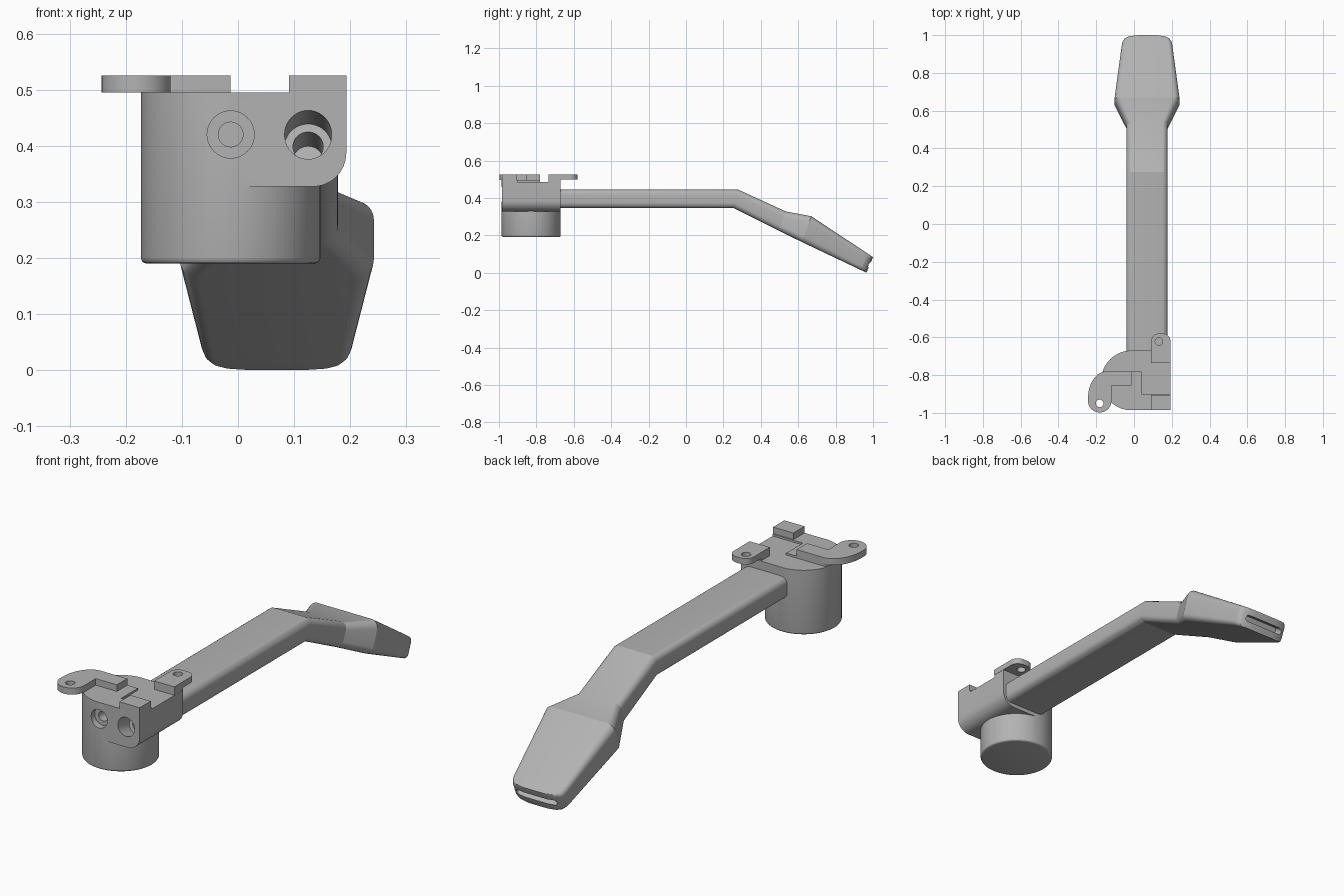
import bpy, bmesh
from math import sin, cos, pi, radians
from mathutils import Vector, Matrix

if "Cube" in bpy.data.objects:
    bpy.data.objects.remove(bpy.data.objects["Cube"])

grey = bpy.data.materials.new("satin_grey")
grey.use_nodes = True
grey.diffuse_color = (0.45, 0.45, 0.45, 1)
grey.node_tree.nodes["Principled BSDF"].inputs["Base Color"].default_value = (0.45, 0.45, 0.45, 1)


def finish(name, bm):
    bmesh.ops.recalc_face_normals(bm, faces=bm.faces)
    me = bpy.data.meshes.new(name)
    bm.to_mesh(me)
    bm.free()
    me.materials.append(grey)
    ob = bpy.data.objects.new(name, me)
    bpy.context.collection.objects.link(ob)
    return ob


def loft(name, rings):
    bm = bmesh.new()
    loops = [[bm.verts.new(p) for p in ring] for ring in rings]
    n = len(loops[0])
    for a, b in zip(loops, loops[1:]):
        for i in range(n):
            j = (i + 1) % n
            bm.faces.new((a[i], a[j], b[j], b[i]))
    bm.faces.new(loops[0])
    bm.faces.new(loops[-1])
    return finish(name, bm)


def plate(name, outline, z0, z1):
    return loft(name, [[(x, y, z) for x, y in outline] for z in (z0, z1)])


def box(name, x0, x1, y0, y1, z0, z1):
    return plate(name, [(x0, y0), (x1, y0), (x1, y1), (x0, y1)], z0, z1)


def arc(cx, cy, rx, ry, a0, a1, steps=8):
    angles = [radians(a0 + (a1 - a0) * i / steps) for i in range(steps + 1)]
    return [(cx + rx * cos(a), cy + ry * sin(a)) for a in angles]


def rod(name, start, end, r, seg=40):
    a, b = Vector(start), Vector(end)
    rot = (b - a).to_track_quat('Z', 'Y').to_matrix().to_4x4()
    bm = bmesh.new()
    bmesh.ops.create_cone(bm, cap_ends=True, segments=seg, radius1=r, radius2=r,
                          depth=(b - a).length, matrix=Matrix.Translation((a + b) / 2) @ rot)
    return finish(name, bm)


def combine(ob, other, op='DIFFERENCE'):
    mod = ob.modifiers.new("cut", 'BOOLEAN')
    mod.operation, mod.object, mod.solver = op, other, 'EXACT'
    bpy.context.view_layer.objects.active = ob
    bpy.ops.object.modifier_apply(modifier=mod.name)
    bpy.data.objects.remove(other)


# Housing: drum with a softened lower rim, joined to a block with one round corner
def circle(inset, z):
    return [(x, y, z) for x, y in
            arc(-0.013, -0.828, 0.16 - inset, 0.158 - inset, 0, 360, 72)[:-1]]


housing = loft("housing", [circle(0.01, 0.19), circle(0.006, 0.191), circle(0.003, 0.193),
                           circle(0.001, 0.196), circle(0, 0.2), circle(0, 0.52)])
side = [(-0.013, 0.51), (-0.013, 0.327)] + arc(0.133, 0.387, 0.06, 0.06, -90, 0) + [(0.193, 0.51)]
block = loft("block", [[(x, y, z) for x, z in side] for y in (-0.985, -0.671)])
combine(housing, block, 'UNION')

# Stepped top of the housing
combine(housing, box("trim", -0.4, 0.4, -1.2, -0.5, 0.495, 0.6))
combine(housing, box("rear_step", -0.4, 0.4, -0.78, -0.5, 0.486, 0.6))
combine(housing, box("side_step", 0.04, 0.4, -0.9, -0.77, 0.486, 0.6))

# Front bores: a straight counterbore and a downward sloping one
combine(housing, rod("bore", (-0.013, -1.05, 0.42), (-0.013, -0.955, 0.42), 0.042))
combine(housing, rod("bore", (-0.013, -1.0, 0.42), (-0.013, -0.87, 0.42), 0.022))
combine(housing, rod("bore", (0.125, -1.05, 0.436), (0.125, -0.9, 0.398), 0.042))
combine(housing, rod("bore", (0.125, -0.95, 0.411), (0.125, -0.8, 0.373), 0.027))

# Raised corner pad
corner_pad = box("corner_pad", 0.091, 0.193, -0.985, -0.905, 0.48, 0.525)

# Rear mounting lug with its riser
lug = plate("rear_lug", [(0.091, -0.735), (0.193, -0.735)]
            + arc(0.153, -0.62, 0.04, 0.04, 0, 90)
            + arc(0.131, -0.62, 0.04, 0.04, 90, 180), 0.498, 0.525)
combine(lug, rod("lug_hole", (0.132, -0.622, 0.4), (0.132, -0.622, 0.6), 0.02))
riser = box("lug_riser", 0.092, 0.192, -0.734, -0.672, 0.48, 0.5)

# Curved mounting hook
hook = plate("mounting_hook", [(-0.013, -0.855), (-0.013, -0.78)]
             + arc(-0.145, -0.92, 0.098, 0.14, 90, 180, 12)
             + arc(-0.1815, -0.938, 0.0615, 0.06, 180, 360, 20)
             + [(-0.12, -0.855)], 0.495, 0.525)
combine(hook, rod("hook_hole", (-0.182, -0.95, 0.4), (-0.182, -0.95, 0.6), 0.02))


# Lever: rounded rectangular sections running down into a flared paddle
def section(top, bottom, half, r):
    top, bottom = Vector((0, *top)), Vector((0, *bottom))
    height = (top - bottom).length
    up = (top - bottom) / height
    pts = []
    for sx, sv, a in ((1, 1, 0), (-1, 1, 90), (-1, 0, 180), (1, 0, 270)):
        cx = 0.069 + sx * (half - r)
        cv = height - r if sv else r
        pts += arc(cx, cv, r, r, a, a + 90, 6)
    return [Vector((u, 0, 0)) + bottom + up * v for u, v in pts]


def paddle(t, half, r):
    top = Vector((0.67, 0.302)).lerp(Vector((1.0, 0.083)), t)
    bottom = Vector((0.62, 0.164)).lerp(Vector((0.965, 0.0)), t)
    return section(top, bottom, half, r)


rings = [section((-0.75, 0.446), (-0.75, 0.345), 0.109, 0.03),
         section((0.275, 0.446), (0.255, 0.345), 0.109, 0.03),
         section((0.535, 0.327), (0.495, 0.225), 0.109, 0.03),
         paddle(0, 0.173, 0.035), paddle(0.86, 0.134, 0.022), paddle(0.92, 0.129, 0.02),
         paddle(0.96, 0.119, 0.018), paddle(0.985, 0.1, 0.016), paddle(1, 0.06, 0.014)]
lever = loft("lever", rings)

# Slot across the paddle tip
slot = arc(0.157, 0, 0.014, 0.014, -90, 90) + arc(-0.019, 0, 0.014, 0.014, 90, 270)
tip, along, up = Vector((0, 0.98, 0.043)), Vector((0, 0.87, -0.49)), Vector((0, 0.49, 0.87))
cutter = loft("tip_slot", [[Vector((u, 0, 0)) + tip + along * d + up * v for u, v in slot]
                           for d in (-0.05, 0.1)])
combine(lever, cutter)

# Smooth the rounded surfaces and keep creases crisp
for ob in (housing, lever, lug, hook):
    bpy.ops.object.select_all(action='DESELECT')
    ob.select_set(True)
    bpy.context.view_layer.objects.active = ob
    bpy.ops.object.shade_smooth_by_angle(angle=radians(20))
